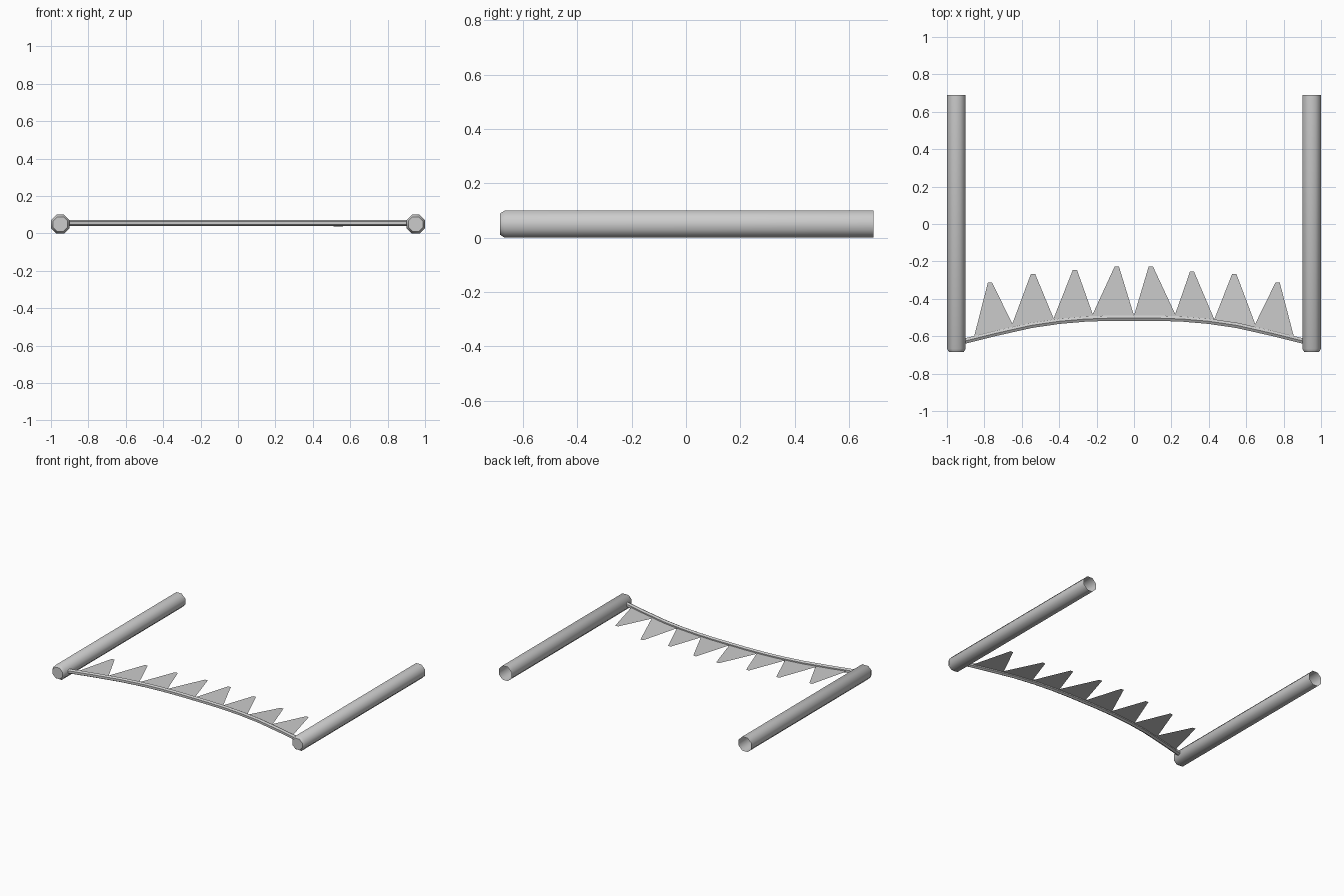
import bpy
from math import pi, cos, sin, radians
from mathutils import Vector

if "Cube" in bpy.data.objects:
    bpy.data.objects.remove(bpy.data.objects["Cube"])


def make_object(name, verts, faces, smooth=None):
    mesh = bpy.data.meshes.new(name)
    mesh.from_pydata(verts, [], faces)
    mesh.update()
    ob = bpy.data.objects.new(name, mesh)
    bpy.context.collection.objects.link(ob)
    if smooth:
        bpy.ops.object.select_all(action='DESELECT')
        ob.select_set(True)
        bpy.context.view_layer.objects.active = ob
        bpy.ops.object.shade_smooth_by_angle(angle=radians(smooth))
    return ob


def tube(name, rings, sides, cap_start=False):
    """Loft rings of (centre, side vector, radius); open at the far end."""
    verts, faces = [], []
    for centre, side, r in rings:
        for k in range(sides):
            a = 2 * pi * (k + 0.5) / sides
            verts.append(Vector(centre) + r * (cos(a) * Vector(side) + sin(a) * Vector((0, 0, 1))))
    for i in range(len(rings) - 1):
        for k in range(sides):
            a, b = i * sides + k, i * sides + (k + 1) % sides
            faces.append((a, b, b + sides, a + sides))
    if cap_start:
        faces.append(tuple(reversed(range(sides))))
    return make_object(name, verts, faces, 50)


# Octagonal poles: chamfered closed front, open back
R = 0.05 / cos(pi / 8)
for x, label in ((-0.95, "left"), (0.95, "right")):
    side = (-1, 0, 0)
    tube(label + "_pole", [((x, -0.685, 0.05), side, R * 0.78),
                           ((x, -0.667, 0.05), side, R),
                           ((x, 0.69, 0.05), side, R)], 8, True)

# Bowed string between the poles
half = [(0.12, -0.503), (0.26, -0.508), (0.4, -0.520), (0.55, -0.542),
        (0.75, -0.587), (0.92, -0.630)]
path = [(-x, y) for x, y in reversed(half)] + half
rings = []
for i, (x, y) in enumerate(path):
    p, q = Vector(path[max(i - 1, 0)]), Vector(path[min(i + 1, len(path) - 1)])
    t = (q - p).normalized()
    rings.append(((x, y, 0.055), (t.y, -t.x, 0), 0.0165))
tube("string", rings, 6)


def string_y(x):
    for (x0, y0), (x1, y1) in zip(path, path[1:]):
        if x0 <= x <= x1:
            return y0 + (y1 - y0) * (x - x0) / (x1 - x0)


# Flat pennants: base left, base right, tip x, tip y, tip height
pennants = [(-0.858, -0.637, -0.77, -0.312, 0.055), (-0.663, -0.422, -0.54, -0.266, 0.055),
            (-0.438, -0.212, -0.316, -0.245, 0.055), (-0.232, 0.004, -0.092, -0.226, 0.055),
            (-0.004, 0.232, 0.09, -0.226, 0.055), (0.212, 0.436, 0.31, -0.255, 0.055),
            (0.424, 0.66, 0.536, -0.266, 0.036), (0.635, 0.858, 0.768, -0.312, 0.055)]
for i, (l, r, tx, ty, tz) in enumerate(pennants):
    make_object(f"pennant_{i + 1}", [(l, string_y(l), 0.055), (r, string_y(r), 0.055),
                                     (tx + 0.011, ty, tz), (tx - 0.011, ty, tz)], [(0, 1, 2, 3)])
